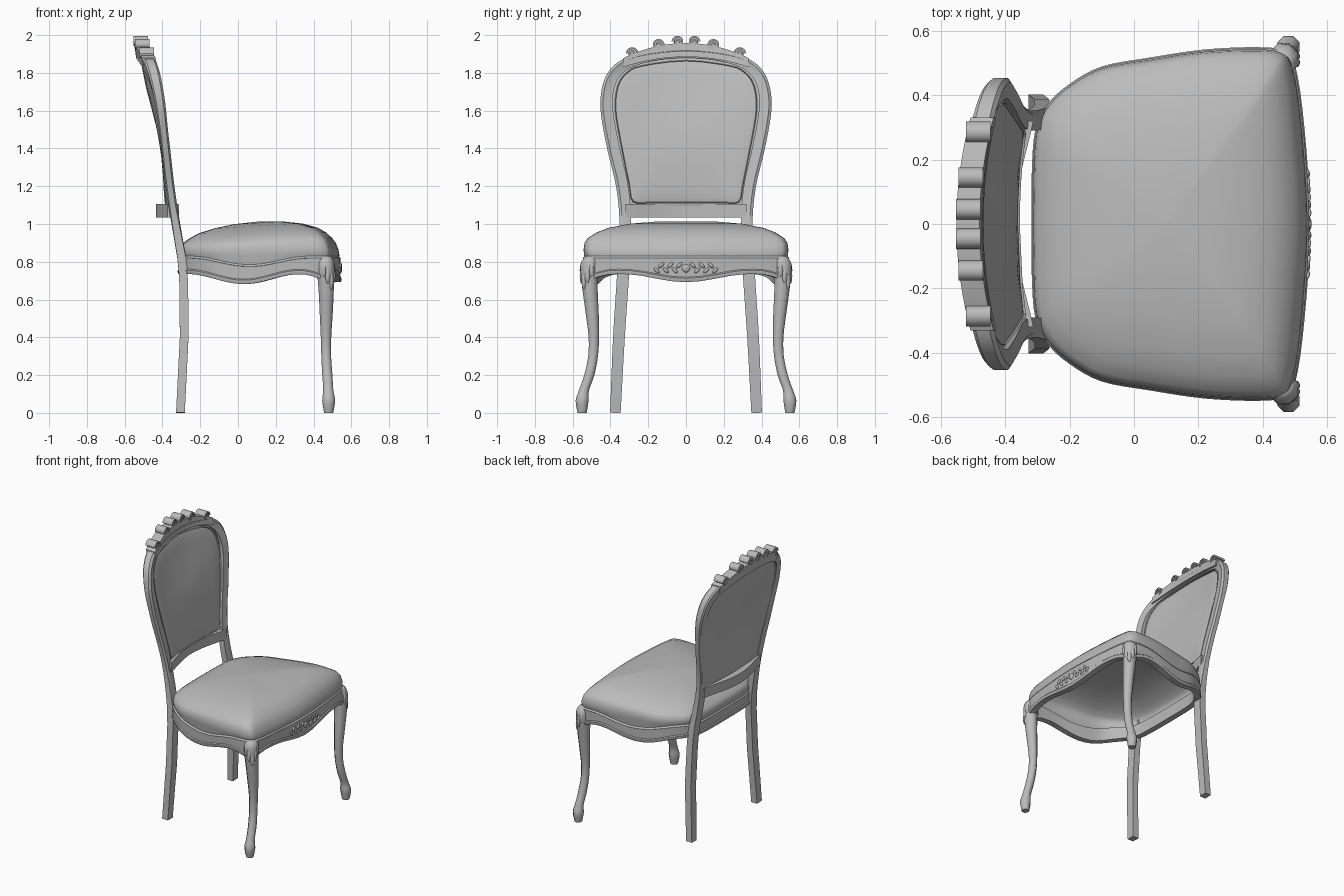
import bpy, bmesh, math
from mathutils import Vector, Matrix

cube = bpy.data.objects.get("Cube")
if cube:
    bpy.data.objects.remove(cube, do_unlink=True)

grey = bpy.data.materials.new("plain grey")
grey.use_nodes = True
COLOUR = (0.5, 0.5, 0.5, 1)
grey.diffuse_color = COLOUR
grey.node_tree.nodes["Principled BSDF"].inputs["Base Color"].default_value = COLOUR


def finish(name, bm, angle=35):
    bmesh.ops.recalc_face_normals(bm, faces=bm.faces)
    mesh = bpy.data.meshes.new(name)
    bm.to_mesh(mesh)
    bm.free()
    mesh.materials.append(grey)
    obj = bpy.data.objects.new(name, mesh)
    bpy.context.collection.objects.link(obj)
    bpy.ops.object.select_all(action="DESELECT")
    obj.select_set(True)
    bpy.context.view_layer.objects.active = obj
    bpy.ops.object.shade_smooth_by_angle(angle=math.radians(angle))


def add_loft(bm, rings, closed=False):
    """Skin a row of equal rings; open rows are capped."""
    rows = [[bm.verts.new(p) for p in ring] for ring in rings]
    n = len(rows[0])
    for i in range(len(rows) if closed else len(rows) - 1):
        a, b = rows[i], rows[(i + 1) % len(rows)]
        for j in range(n):
            k = (j + 1) % n
            bm.faces.new((a[j], a[k], b[k], b[j]))
    if not closed:
        bm.faces.new(rows[0])
        bm.faces.new(rows[-1])


def loft(name, rings, closed=False, angle=35):
    bm = bmesh.new()
    add_loft(bm, rings, closed)
    finish(name, bm, angle)


def smooth_path(points, steps, closed=False):
    """Catmull-Rom curve through points of any dimension."""
    pts = [Vector(p) for p in points]
    n = len(pts)
    pick = (lambda i: pts[i % n]) if closed else (lambda i: pts[max(0, min(n - 1, i))])
    out = []
    for i in range(n if closed else n - 1):
        a, b, c, d = (pick(i + k) for k in (-1, 0, 1, 2))
        for s in range(steps):
            t = s / steps
            out.append((b * 2 + (c - a) * t + (a * 2 - b * 5 + c * 4 - d) * t ** 2
                        + (b * 3 - a - c * 3 + d) * t ** 3) * 0.5)
    return out if closed else out + [pts[-1]]


def normals(path, closed=False):
    """In-plane normals from the first two coordinates."""
    out, n = [], len(path)
    for i in range(n):
        a = path[(i - 1) % n] if closed else path[max(i - 1, 0)]
        b = path[(i + 1) % n] if closed else path[min(i + 1, n - 1)]
        t = Vector((b[0] - a[0], b[1] - a[1])).normalized()
        out.append(Vector((t.y, -t.x)))
    return out


def bump(t):
    return math.cos(t * math.pi / 2) ** 2 if abs(t) < 1 else 0


def ramp(value, start, width):
    return max(0, min(1, (value - start) / width))


def lerp_table(table, z):
    for (z0, x0), (z1, x1) in zip(table, table[1:]):
        if z <= z1:
            return x0 + (x1 - x0) * (z - z0) / (z1 - z0)
    return x1 + (x1 - x0) * (z - z1) / (z1 - z0)


SPINE = [(0, -.305), (.4, -.285), (.7, -.287), (.8, -.295), (1.1, -.325), (1.9, -.455)]


def back_x(y, z):
    """Depth of the raked, curved back at a given place."""
    return lerp_table(SPINE, z) - .05 * ramp(z, .8, .3) * (1 - (y / .42) ** 2)


# Back legs, posts and arch in one sweep: y, z, half width
half = [(.374, 0, .028), (.355, .4, .031), (.332, .75, .032), (.321, 1, .031), (.338, 1.2, .032),
        (.384, 1.4, .033), (.417, 1.58, .033), (.419, 1.68, .032), (.395, 1.77, .032),
        (.345, 1.83, .031), (.27, 1.866, .028), (.15, 1.892, .024), (0, 1.903, .024)]
path = smooth_path(half + [(-y, z, w) for y, z, w in half[-2::-1]], 4)
moulding = [(-1, -1), (.7, -1), (1, -.7), (1, .6), (.55, 1), (-.2, .75), (-1, .65)]
rings = []
for (y, z, w), n in zip(path, normals(path)):
    depth = .023 + .012 * ramp(z, 1.5, .4)
    carved = ramp(z, .8, .3)  # square legs turn into moulded posts
    ring = []
    for u, v in moulding:
        flat = math.copysign(1, v)
        ring.append((back_x(y, z) + (flat + (v - flat) * carved) * depth, y + n.x * u * w, z + n.y * u * w))
    rings.append(ring)
loft("back_frame_and_rear_legs", rings)

# Upholstered back panel, bowed forward at mid height
half = [(0, 1.10), (.2, 1.10), (.29, 1.105), (.312, 1.2), (.352, 1.4), (.384, 1.58),
        (.385, 1.68), (.365, 1.76), (.32, 1.815), (.24, 1.85), (0, 1.878)]
edge = smooth_path(half + [(-y, z) for y, z in half[-2:0:-1]], 3)
centre = Vector((0, 1.5))


def panel_ring(scale, offset):
    pts = [centre + (p - centre) * scale for p in edge]
    return [(back_x(p.x, p.y) + offset + .028 * bump((p.y - 1.42) / .4) * bump(p.x / .42), p.x, p.y)
            for p in pts]


loft("back_cushion", [panel_ring(s, o) for s, o in [
    (.02, -.015), (.3, -.015), (.6, -.015), (.85, -.015), (1.02, -.015), (1.01, .003), (.96, .01),
    (.9, .016), (.75, .019), (.5, .021), (.25, .022), (.02, .022)]])

# Piping round the back panel
pipe = [Vector(p) for p in panel_ring(.965, .012)]
loft("back_piping", [[p + Vector((math.cos(a), math.sin(a) * p.y, math.sin(a) * (p.z - 1.5))) * .007
                      for a in (0, math.tau / 4, math.tau / 2, math.tau * 3 / 4)] for p in pipe], closed=True)

# Lower cross rail of the back
rings = []
for i in range(17):
    y = -.32 + .04 * i
    x = back_x(y, 1.07) - .035 * bump(y / .36)
    rings.append([(x + dx, y, z) for dx, z in ((-.032, 1.035), (.03, 1.035), (.03, 1.105), (-.032, 1.105))])
loft("back_cross_rail", rings)

# Crest: curved board with pairs of rolled scrolls
bm = bmesh.new()
rings = []
for i in range(41):
    y = -.33 + .66 * i / 40
    low, top = 1.885 - .5 * y * y, 1.958 - .72 * y * y
    rings.append([(back_x(y, z) + dx, y, z) for dx, z in ((-.037, low), (.035, low), (.035, top), (-.037, top))])
add_loft(bm, rings)
for side in (-1, 1):
    for cy, cz, radius, spin in ((.042, 1.965, .035, 1), (.148, 1.948, .037, -1), (.282, 1.903, .037, 1)):
        x = back_x(cy, cz)
        # Rolled ribbon
        rings = []
        for i in range(31):
            a = math.pi * 3.2 * i / 30 - (.2 * math.pi if spin < 0 else 0)
            r = radius * (1 - .7 * i / 30)
            rings.append([(x + dx, side * (cy + spin * math.cos(a) * q), cz + math.sin(a) * q)
                          for dx, q in ((-.038, r), (.038, r), (.038, r - .009), (-.038, r - .009))])
        add_loft(bm, rings)
        # Scroll core
        core = [Vector((math.cos(a), math.sin(a))) * (radius - .012) for a in
                (math.tau * k / 16 for k in range(16))]
        add_loft(bm, [[(x + dx, side * cy + c.x, cz + c.y) for c in core] for dx in (-.036, .03)])
finish("carved_crest", bm)

# Seat outline in plan
half = [(-.315, 0), (-.312, .2), (-.3, .3), (-.265, .37), (-.2, .43), (-.1, .485), (.05, .513),
        (.22, .538), (.38, .545), (.46, .535), (.497, .49), (.525, .3), (.543, 0)]
plan = smooth_path(half + [(x, -y) for x, y in half[-2:0:-1]], 4, closed=True)


def rail_top(x, y):
    side = bump((x - .06) / .32) if abs(y) > .35 else 0
    return .82 - .045 * side


def rail_bottom(x, y):
    z = .735
    if x > .44:
        z -= .043 * bump(y / .34)
    elif abs(y) > .3:
        z -= .053 * bump((x - .03) / .3)
    corner = math.hypot(x - .46, abs(y) - .51)
    return z - .035 * math.exp(-(corner / .07) ** 2)


# Seat rail with a stepped lower lip
rings = []
for p, n in zip(plan, normals(plan, True)):
    if n.dot(p - Vector((.1, 0))) < 0:
        n = -n
    top, low = rail_top(*p), rail_bottom(*p)
    rings.append([(p.x + n.x * o, p.y + n.y * o, z) for o, z in (
        (-.042, low), (0, low), (.004, low + .008), (.004, low + .02), (-.002, low + .026), (0, top), (-.042, top))])
loft("seat_rail", rings, closed=True)

# Domed seat cushion, hollow underneath, lower at the back, with a sloping front
middle = Vector((.1, 0))
dome = [(.97, None), (.99, .835), (.995, .865), (.985, .9), (.955, .925),
        (.87, .955), (.75, .98), (.55, 1.002), (.3, 1.018), (.02, 1.024)]
hollow = [(s - .012, z and z - .012) for s, z in dome[:0:-1]] + [(.94, None)]
hollow[0] = (.02, hollow[0][1])
rings = []
for scale, z in hollow + dome:
    ring = []
    for p in plan:
        q = middle + (p - middle) * scale
        height = z or rail_top(*p) - .006
        tilt = .036 * max(0, .3 - q.x) / .6 * ramp(height, .84, .1)
        slope = .024 * ramp(height, .83, .09) * ramp(q.x, .38, .14)
        ring.append((q.x - slope, q.y, height - tilt))
    rings.append(ring)
loft("seat_cushion", rings, angle=50)

# Piping where the cushion meets the rail
rings = []
for p in plan:
    d = (p - middle).normalized()
    rings.append([(p.x + d.x * (u - .008), p.y + d.y * (u - .008), rail_top(*p) + v)
                  for u, v in ((-.012, 0), (0, -.008), (.009, 0), (0, .01))])
loft("seat_piping", rings, closed=True)

# Curved front legs: x, y, z, radius
leg = [(.48, .55, 0, .026), (.48, .55, .065, .037), (.478, .54, .12, .029), (.473, .512, .2, .029),
       (.467, .492, .3, .028), (.466, .488, .4, .03), (.467, .496, .52, .037), (.467, .507, .64, .043),
       (.464, .513, .76, .05), (.462, .508, .805, .047), (.46, .503, .83, .03)]


def add_blob(bm, loc, scale, turn):
    m = Matrix.Translation(loc) @ turn @ Matrix.Diagonal((*scale, 1))
    bmesh.ops.create_icosphere(bm, subdivisions=2, radius=1, matrix=m)


for side, label in ((1, "left"), (-1, "right")):
    rings = [[(x + r * math.cos(a), side * (y + r * math.sin(a)), z)
              for a in (math.tau * (k + .5) / 8 for k in range(8))] for x, y, z, r in smooth_path(leg, 3)]
    loft("front_leg_" + label, rings, angle=50)
    # Leaf carving on the knee
    bm = bmesh.new()
    for k in range(5):
        a = side * math.radians(-15 + 30 * k)
        z = .755 - .03 * (2 - abs(k - 2))
        add_blob(bm, (.464 + .043 * math.cos(a), side * .511 + .043 * math.sin(a), z),
                 (.01, .013, .042), Matrix.Rotation(a, 4, "Z"))
    finish("knee_carving_" + label, bm)

# Flower and leaf carving on the front rail
bm = bmesh.new()
add_blob(bm, (.543, 0, .765), (.009, .022, .022), Matrix())
for side in (-1, 1):
    for k in range(6):
        y = .035 + .024 * k
        tilt = Matrix.Rotation(side * math.radians(45 if k % 2 else -45), 4, "X")
        add_blob(bm, (.543 - .2 * y * y, side * y, .768 + .014 * (-1) ** k), (.008, .02, .009), tilt)
finish("front_rail_carving", bm)
